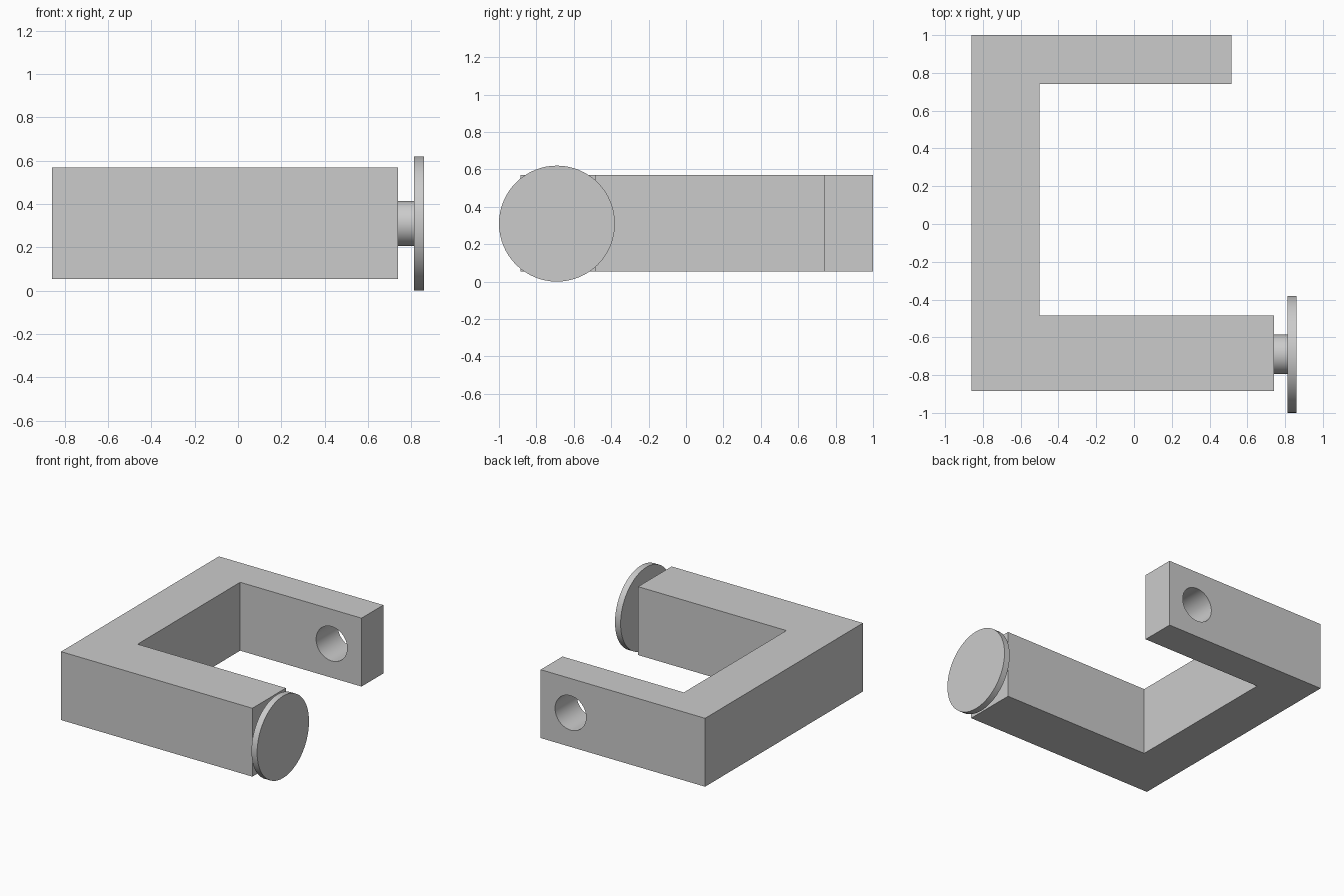
import bpy
import bmesh
import math

cube = bpy.data.objects.get("Cube")
if cube:
    bpy.data.objects.remove(cube, do_unlink=True)

grey = bpy.data.materials.new("plain_grey")
grey.use_nodes = True
colour = (0.6, 0.6, 0.6, 1)
grey.diffuse_color = colour
grey.node_tree.nodes["Principled BSDF"].inputs["Base Color"].default_value = colour

MID_Z = 0.31
KNOB_Y = -0.69


def cylinder(name, radius, depth, location, rotation):
    bpy.ops.mesh.primitive_cylinder_add(vertices=64, radius=radius, depth=depth,
                                        location=location, rotation=rotation)
    obj = bpy.context.object
    obj.name = name
    obj.data.materials.append(grey)
    bpy.ops.object.shade_smooth_by_angle(angle=math.radians(30))
    return obj


def knob_part(name, radius, x0, x1):
    return cylinder(name, radius, x1 - x0, ((x0 + x1) / 2, KNOB_Y, MID_Z),
                    (0, math.pi / 2, 0))


# C-shaped frame: one outline pulled up to full height
outline = [(-0.86, -0.885), (0.74, -0.885), (0.74, -0.485), (-0.5, -0.485),
           (-0.5, 0.74), (0.515, 0.74), (0.515, 1), (-0.86, 1)]
bottom, top = 0.053, 0.57
bm = bmesh.new()
base = bm.faces.new([bm.verts.new((x, y, bottom)) for x, y in outline])
pulled = bmesh.ops.extrude_face_region(bm, geom=[base])["geom"]
bmesh.ops.translate(bm, vec=(0, 0, top - bottom),
                    verts=[v for v in pulled if isinstance(v, bmesh.types.BMVert)])
bmesh.ops.recalc_face_normals(bm, faces=bm.faces)
mesh = bpy.data.meshes.new("frame")
bm.to_mesh(mesh)
bm.free()
frame = bpy.data.objects.new("frame", mesh)
bpy.context.collection.objects.link(frame)
mesh.materials.append(grey)

# Round hole through the short arm
cutter = cylinder("hole_cutter", 0.13, 0.6, (0.265, 0.87, MID_Z), (math.pi / 2, 0, 0))
cut = frame.modifiers.new("hole", "BOOLEAN")
cut.operation = "DIFFERENCE"
cut.solver = "EXACT"
cut.object = cutter
bpy.context.view_layer.objects.active = frame
bpy.ops.object.select_all(action="DESELECT")
frame.select_set(True)
bpy.ops.object.modifier_apply(modifier=cut.name)
bpy.data.objects.remove(cutter, do_unlink=True)
bpy.ops.object.shade_smooth_by_angle(angle=math.radians(30))

# Neck and disc on the end of the long arm
knob_part("knob_neck", 0.104, 0.72, 0.82)
knob_part("knob_disc", 0.31, 0.813, 0.86)
